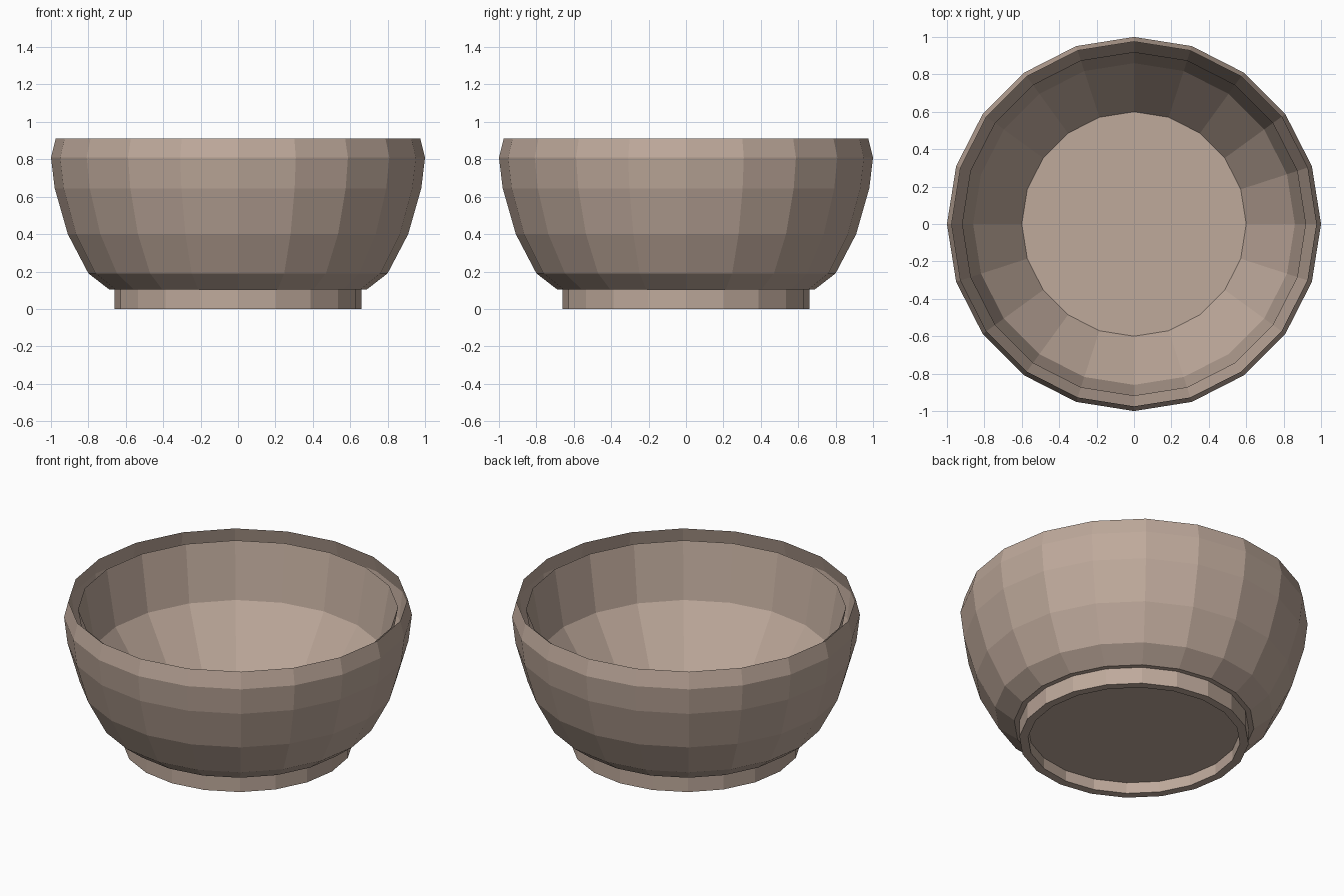
import bpy, bmesh
from math import cos, sin, tau

if "Cube" in bpy.data.objects:
    bpy.data.objects.remove(bpy.data.objects["Cube"])

SIDES = 20


def lathe(name, profile):
    """Revolve (radius, z) points around z; a radius of 0 closes to a disc."""
    bm = bmesh.new()
    rings = []
    for r, z in profile:
        rings.append([bm.verts.new((r * cos(tau * i / SIDES), r * sin(tau * i / SIDES), z))
                      for i in range(SIDES)])
    for a, b in zip(rings, rings[1:]):
        for i in range(SIDES):
            j = (i + 1) % SIDES
            bm.faces.new((a[i], a[j], b[j], b[i]))
    return bm, rings


def finish(name, bm):
    mesh = bpy.data.meshes.new(name)
    bm.to_mesh(mesh)
    bm.free()
    obj = bpy.data.objects.new(name, mesh)
    bpy.context.collection.objects.link(obj)
    mat = bpy.data.materials.get("clay") or bpy.data.materials.new("clay")
    mat.diffuse_color = (0.52, 0.40, 0.33, 1)
    mat.use_nodes = True
    mat.node_tree.nodes["Principled BSDF"].inputs["Base Color"].default_value = mat.diffuse_color
    mesh.materials.append(mat)


# Outer shell with hollow foot ring and inward-leaning lip
bm, rings = lathe("outer_shell", [
    (0.61, 0.07), (0.61, 0.0), (0.66, 0.0), (0.66, 0.105), (0.69, 0.105),
    (0.80, 0.19), (0.91, 0.40), (0.98, 0.645), (1.0, 0.81), (0.975, 0.91)])
bm.faces.new(rings[0][::-1])
finish("outer_shell", bm)

# Inner basin with flat floor, set just below the lip
bm, rings = lathe("inner_basin", [(0.92, 0.86), (0.86, 0.51), (0.60, 0.13)])
bm.faces.new(rings[-1])
for f in bm.faces:
    f.normal_update()
finish("inner_basin", bm)
